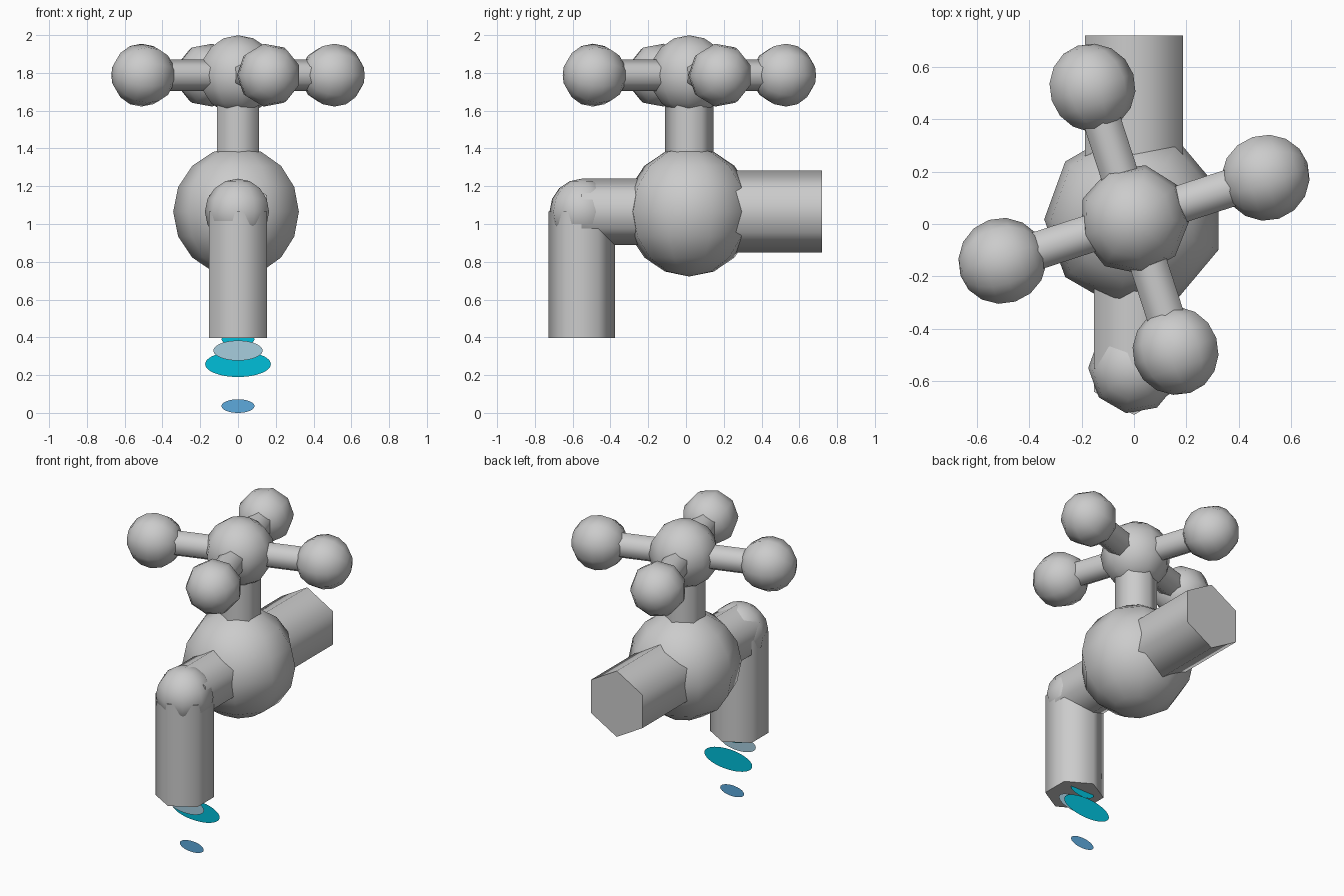
import bpy, bmesh, math
from mathutils import Matrix, Vector

if "Cube" in bpy.data.objects:
    bpy.data.objects.remove(bpy.data.objects["Cube"])

Y0 = 0.018      # y of the valve axis
ZB = 1.065      # height of body and pipes
ZH = 1.788      # height of the handle
TURN = 18       # handle rotation in degrees
ALONG_Y = Matrix.Rotation(math.radians(90), 4, 'X')


def rot_z(deg):
    return Matrix.Rotation(math.radians(deg), 4, 'Z')


def finish(name, bm, angle):
    mesh = bpy.data.meshes.new(name)
    bm.to_mesh(mesh)
    bm.free()
    obj = bpy.data.objects.new(name, mesh)
    bpy.context.collection.objects.link(obj)
    bpy.ops.object.select_all(action='DESELECT')
    obj.select_set(True)
    bpy.context.view_layer.objects.active = obj
    bpy.ops.object.shade_smooth_by_angle(angle=math.radians(angle))
    return obj


def ball(name, center, radius, turn=Matrix()):
    # nine-sided sphere with one meridian on -x
    bm = bmesh.new()
    bmesh.ops.create_uvsphere(bm, u_segments=9, v_segments=8, radius=radius,
                              matrix=Matrix.Translation(center) @ turn @ rot_z(90))
    return finish(name, bm, 80)


def pipe(name, start, end, radius, turn=Matrix()):
    # capped six-sided pipe
    start, end = Vector(start), Vector(end)
    bm = bmesh.new()
    bmesh.ops.create_cone(bm, cap_ends=True, segments=6, radius1=radius, radius2=radius,
                          depth=(end - start).length,
                          matrix=Matrix.Translation((start + end) / 2) @ turn)
    return finish(name, bm, 70)


def drop(name, y, z, rx, rz, mat):
    # flat upright water ellipse facing the front
    bm = bmesh.new()
    bmesh.ops.create_circle(bm, cap_ends=True, segments=40, radius=1,
                            matrix=Matrix.Translation((0, y, z)) @ ALONG_Y
                            @ Matrix.Diagonal((rx, rz, 1, 1)))
    finish(name, bm, 30).data.materials.append(mat)


def material(name, color):
    mat = bpy.data.materials.new(name)
    mat.diffuse_color = (*color, 1)
    mat.use_nodes = True
    mat.node_tree.nodes["Principled BSDF"].inputs["Base Color"].default_value = mat.diffuse_color
    return mat


# valve body, pipes, elbow and stem
ball("valve_body", (0, Y0, ZB), 0.343)
pipe("rear_pipe", (0, Y0, ZB), (0, 0.72, ZB), 0.217, ALONG_Y)
pipe("front_pipe", (0, -0.553, ZB), (0, Y0, ZB), 0.176, ALONG_Y)
ball("elbow", (0, -0.55, ZB), 0.175)
pipe("spout", (0, -0.553, 0.397), (0, -0.553, ZB), 0.176)
pipe("stem", (0, Y0, ZB), (0, Y0, ZH), 0.128)

# cross handle: hub, four arms and knobs
hub = Vector((0, Y0, ZH))
ball("handle_hub", hub, 0.211, rot_z(TURN))
for i in range(4):
    spin = rot_z(TURN + 90 * i)
    tip = hub + spin @ Vector((0, -0.528, 0))
    pipe(f"handle_arm_{i + 1}", hub, tip, 0.083, spin @ ALONG_Y)
    ball(f"handle_knob_{i + 1}", tip, 0.169, spin @ ALONG_Y)

# water drops
cyan = material("water_cyan", (0.0, 0.52, 0.70))
blue = material("water_blue", (0.11, 0.40, 0.72))
pale = material("water_pale", (0.39, 0.61, 0.73))
drop("water_drop_top", -0.48, 0.39, 0.087, 0.035, cyan)
drop("water_drop_pale", -0.54, 0.33, 0.13, 0.053, pale)
drop("water_drop_large", -0.44, 0.258, 0.174, 0.068, cyan)
drop("water_drop_low", -0.48, 0.036, 0.087, 0.036, blue)
